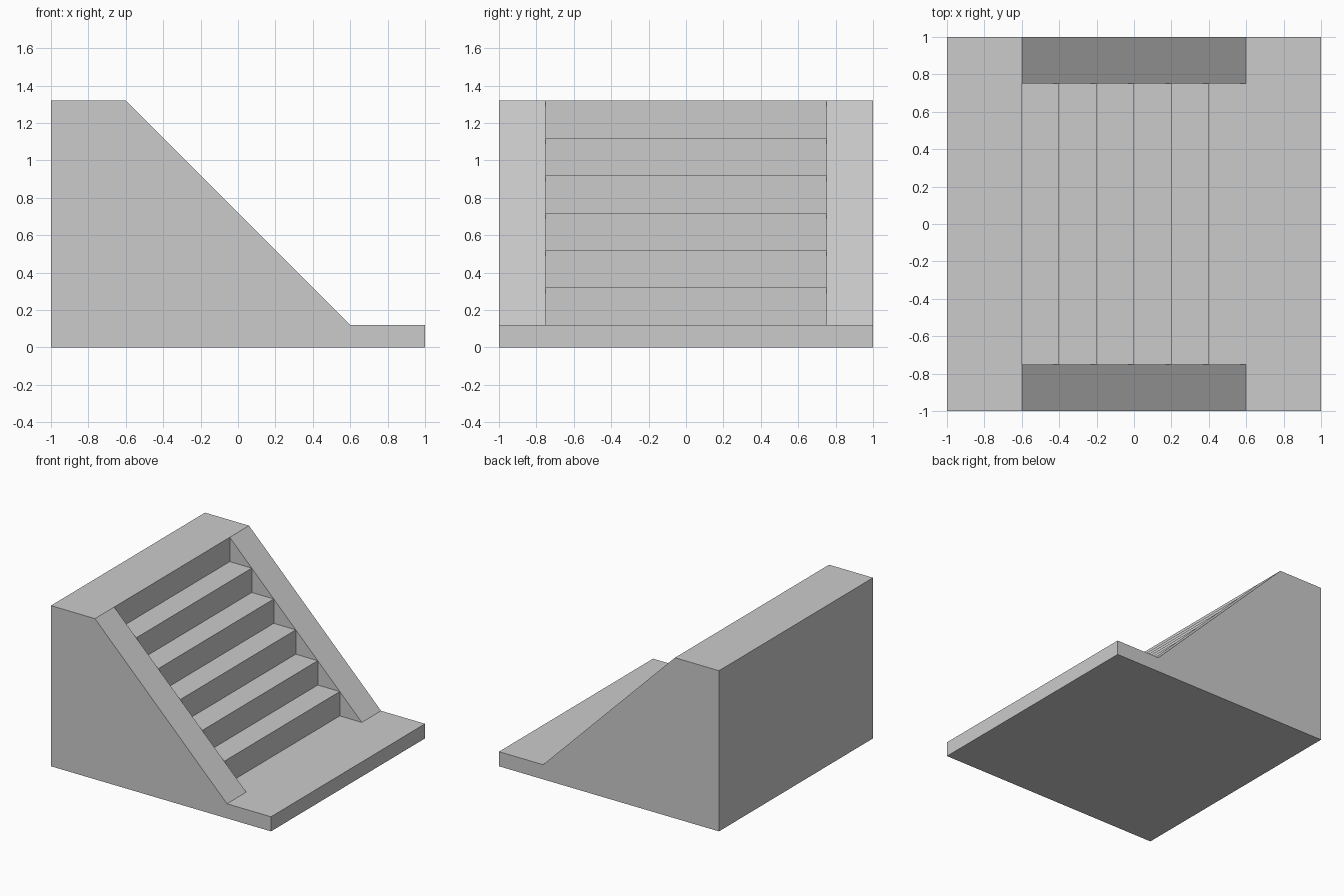
import bpy, bmesh, math

if "Cube" in bpy.data.objects:
    bpy.data.objects.remove(bpy.data.objects["Cube"])

STEPS, RUN = 6, 0.2
X0, TOP, BASE = -0.6, 1.32, 0.12
HALF, INNER = 1.0, 0.75

bm = bmesh.new()


def face(points):
    bm.faces.new([bm.verts.new(p) for p in points])


def strip(profile, y0, y1):
    """Sweep a closed (x, z) profile from y0 to y1, leaving the ends open."""
    for (xa, za), (xb, zb) in zip(profile, profile[1:] + profile[:1]):
        face([(xa, y0, za), (xb, y0, zb), (xb, y1, zb), (xa, y1, za)])


def cap(profile, y):
    face([(x, y, z) for x, z in profile])


# Points on the sloped line that the step noses touch
slope = [(X0 + i * RUN, TOP - i * RUN) for i in range(STEPS + 1)]
outline = [(1, BASE), (1, 0), (-1, 0), (-1, TOP)]

# Stepped profile: a riser and a tread under each slope segment
stepped = [slope[0]]
for (xa, za), (xb, zb) in zip(slope, slope[1:]):
    stepped += [(xa, zb), (xb, zb)]

# Stairs in the middle
strip(stepped + outline, -INNER, INNER)

# Sloped side walls, with inner triangles above each step
for s in (-1, 1):
    strip(slope + outline, s * INNER, s * HALF)
    cap(slope + outline, s * HALF)
    for a, b in zip(slope, slope[1:]):
        cap([a, (a[0], b[1]), b], s * INNER)

# Weld into one solid and merge coplanar faces
bmesh.ops.remove_doubles(bm, verts=bm.verts, dist=1e-4)
bmesh.ops.recalc_face_normals(bm, faces=bm.faces)
bmesh.ops.dissolve_limit(bm, angle_limit=math.radians(1),
                         verts=bm.verts, edges=bm.edges)

mesh = bpy.data.meshes.new("staircase")
bm.to_mesh(mesh)
bm.free()
bpy.context.collection.objects.link(bpy.data.objects.new("staircase", mesh))
